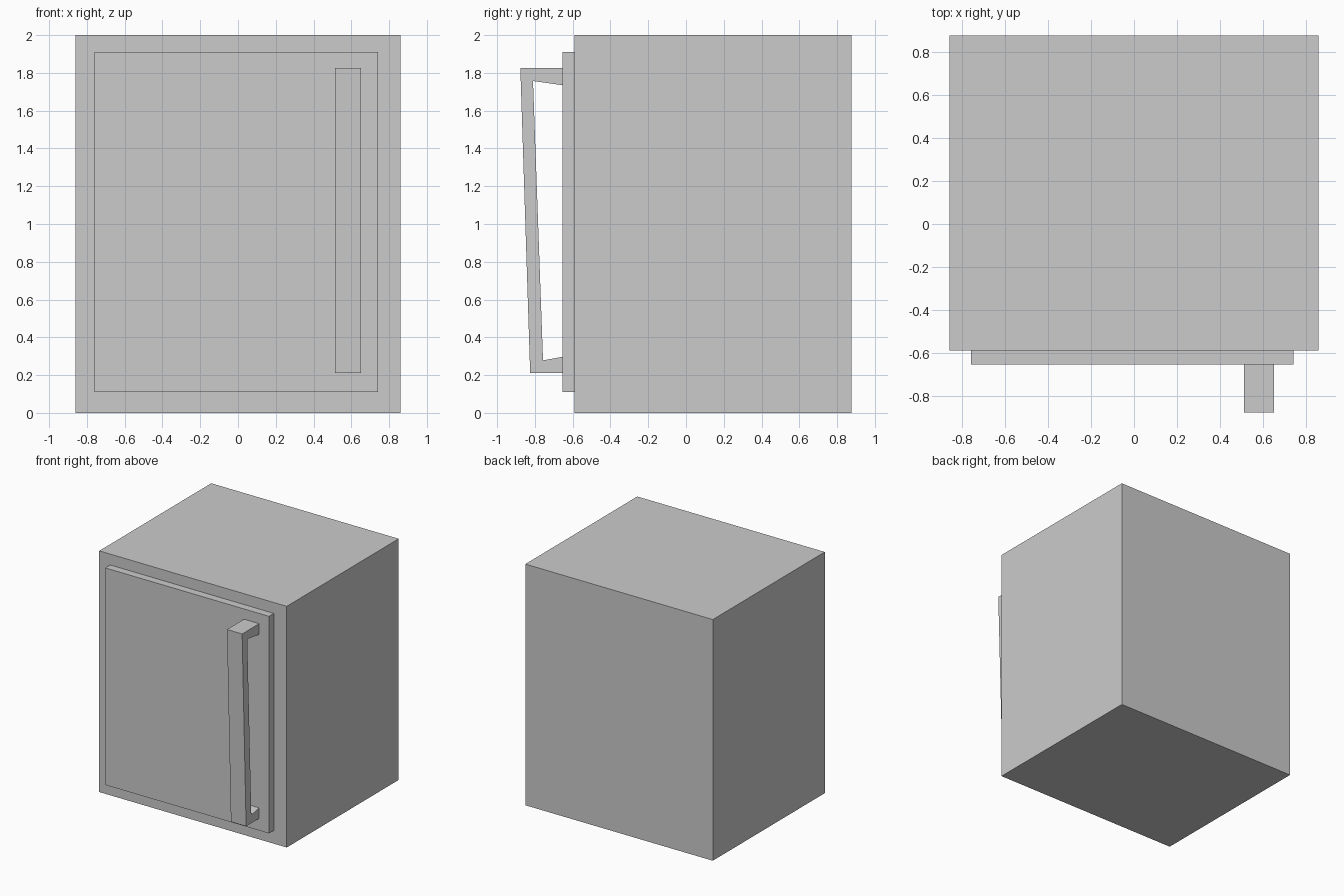
import bpy, bmesh

if "Cube" in bpy.data.objects:
    bpy.data.objects.remove(bpy.data.objects["Cube"])


def extrude_x(name, profile, x0, x1):
    """Extrude a closed (y, z) profile from x0 to x1."""
    bm = bmesh.new()
    face = bm.faces.new([bm.verts.new((x0, y, z)) for y, z in profile])
    ext = bmesh.ops.extrude_face_region(bm, geom=[face], use_keep_orig=True)
    moved = [v for v in ext["geom"] if isinstance(v, bmesh.types.BMVert)]
    bmesh.ops.translate(bm, verts=moved, vec=(x1 - x0, 0, 0))
    bmesh.ops.recalc_face_normals(bm, faces=bm.faces)
    mesh = bpy.data.meshes.new(name)
    bm.to_mesh(mesh)
    bm.free()
    obj = bpy.data.objects.new(name, mesh)
    bpy.context.collection.objects.link(obj)
    return obj


def box(name, x, y, z):
    return extrude_x(name, [(y[0], z[0]), (y[1], z[0]), (y[1], z[1]), (y[0], z[1])], *x)


BODY_FRONT, DOOR_FRONT = -0.59, -0.654

# Cabinet and raised door panel
box("fridge_body", (-0.86, 0.86), (BODY_FRONT, 0.877), (0, 2))
box("door", (-0.76, 0.742), (DOOR_FRONT, BODY_FRONT), (0.11, 1.91))

# Slightly leaning bracket-shaped handle
extrude_x("door_handle", [
    (DOOR_FRONT, 1.825), (-0.877, 1.825), (-0.825, 0.21), (DOOR_FRONT, 0.21),
    (DOOR_FRONT, 0.297), (-0.757, 0.278), (-0.81, 1.757), (DOOR_FRONT, 1.735),
], 0.513, 0.652)
